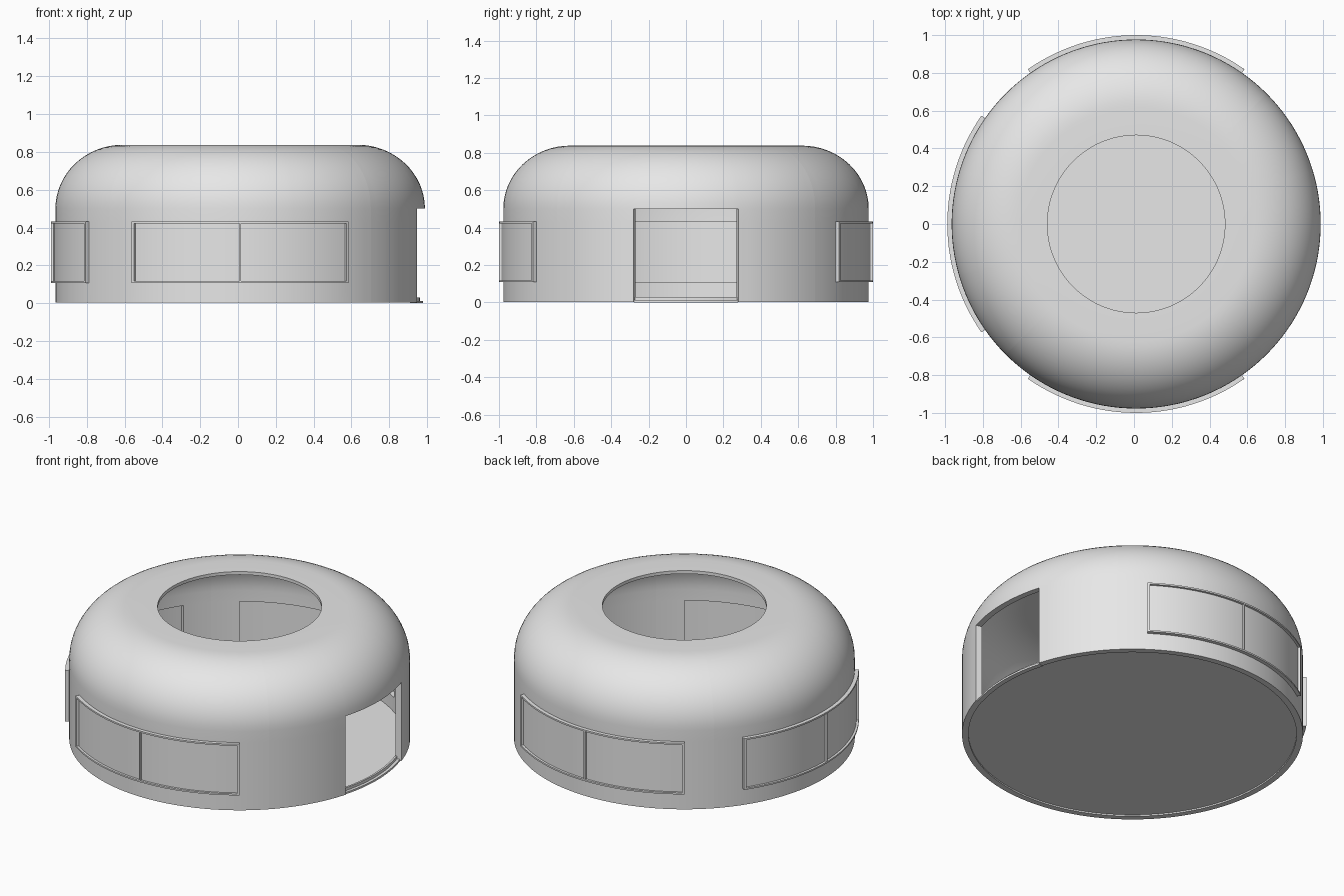
import bpy, bmesh, math
from math import sin, cos, radians, pi

if "Cube" in bpy.data.objects:
    bpy.data.objects.remove(bpy.data.objects["Cube"])

CX = 0.0115          # the wall is shifted a little because one side has no window
R, R_IN = 0.977, 0.94
H = 0.838
DOOR = math.degrees(math.asin(0.28 / R))

mat = bpy.data.materials.new("light grey")
mat.diffuse_color = (0.8, 0.8, 0.8, 1)
mat.use_nodes = True
mat.node_tree.nodes["Principled BSDF"].inputs["Base Color"].default_value = mat.diffuse_color


def finish(name, bm):
    bmesh.ops.recalc_face_normals(bm, faces=bm.faces)
    me = bpy.data.meshes.new(name)
    bm.to_mesh(me)
    bm.free()
    ob = bpy.data.objects.new(name, me)
    bpy.context.collection.objects.link(ob)
    ob.location.x = CX
    me.materials.append(mat)
    bpy.ops.object.select_all(action='DESELECT')
    ob.select_set(True)
    bpy.context.view_layer.objects.active = ob
    bpy.ops.object.shade_smooth_by_angle(angle=radians(30))
    return ob


def polar_shell(bm, angles, outer, inner, solid=lambda a, k: True, caps=True):
    """Thick shell swept round z; cells where solid() is false are left open."""
    def ring(profile):
        return [[bm.verts.new((r * cos(radians(a)), r * sin(radians(a)), z))
                 for r, z in profile] for a in angles]
    o, n = ring(outer), ring(inner)
    na, nk = len(angles) - 1, len(outer) - 1

    def full(i, k):
        return 0 <= k < nk and solid((angles[i] + angles[i + 1]) / 2, k)
    for i in range(na):
        for k in range(nk):
            if not full(i, k):
                continue
            j, m = i + 1, k + 1
            bm.faces.new((o[i][k], o[j][k], o[j][m], o[i][m]))
            bm.faces.new((n[i][m], n[j][m], n[j][k], n[i][k]))
            if not full(i, k - 1):
                bm.faces.new((o[i][k], n[i][k], n[j][k], o[j][k]))
            if not full(i, m):
                bm.faces.new((o[i][m], o[j][m], n[j][m], n[i][m]))
            if (i == 0 and caps) or (i > 0 and not full(i - 1, k)):
                bm.faces.new((o[i][k], o[i][m], n[i][m], n[i][k]))
            if (i == na - 1 and caps) or (i < na - 1 and not full(i + 1, k)):
                bm.faces.new((o[j][k], n[j][k], n[j][m], o[j][m]))


def arc_block(bm, r0, r1, z0, z1, a0, a1):
    n = max(1, round((a1 - a0) / 2.5))
    angles = [a0 + (a1 - a0) * i / n for i in range(n + 1)]
    polar_shell(bm, angles, [(r1, z0), (r1, z1)], [(r0, z0), (r0, z1)])


# Domed wall: four quarters meeting in seams, with a doorway and window openings
outer = [(R, z) for z in (0.003, 0.11, 0.43)]
inner = [(R_IN, z) for z in (0.003, 0.11, 0.43)]
N = 16
for s in range(N + 1):
    t = pi / 2 * s / N
    outer.append((0.62 + (R - 0.62) * cos(t), 0.5 + (H - 0.5) * sin(t)))
    inner.append((0.62 + (R_IN - 0.62) * cos(t), 0.5 + (H - 0.52) * sin(t)))
outer.append((0.47, H))
inner.append((0.47, H - 0.02))

bm = bmesh.new()
for q in range(4):
    def solid(a, k, q=q):
        off = abs(a - 90 * q)
        if q == 0:
            return not (off < DOOR and k < 3)
        return not (off < 35 and k == 1)
    steps = [-45 + 2.5 * i for i in range(37)]
    steps = [math.copysign(DOOR, s) if abs(s) == 17.5 else s for s in steps]
    polar_shell(bm, [90 * q + s for s in steps], outer, inner, solid, caps=False)
finish("domed_wall", bm)

# Floor disc
bm = bmesh.new()
bmesh.ops.create_cone(bm, cap_ends=True, segments=144, radius1=R_IN,
                      radius2=R_IN, depth=0.008)
bmesh.ops.translate(bm, verts=bm.verts, vec=(0, 0, 0.016))
finish("floor", bm)

# Door sill
bm = bmesh.new()
arc_block(bm, R_IN - 0.002, 0.968, 0.0, 0.012, -DOOR, DOOR)
arc_block(bm, R_IN - 0.002, 0.95, 0.012, 0.03, -DOOR, DOOR)
finish("door_sill", bm)

# Curved windows on the back, left and front
Z0, Z1, W = 0.108, 0.432, 0.01
for name, c in (("back", 90), ("left", 180), ("front", 270)):
    bm = bmesh.new()
    arc_block(bm, 0.972, 0.986, Z0, Z1, c - 35, c + 35)
    finish(name + "_window_pane", bm)
    bm = bmesh.new()
    arc_block(bm, 0.974, 1.0, Z0, Z0 + W, c - 35, c + 35)
    arc_block(bm, 0.974, 1.0, Z1 - W, Z1, c - 35, c + 35)
    for a, w in ((c - 34.6, 0.4), (c, 0.25), (c + 34.6, 0.4)):
        arc_block(bm, 0.974, 1.0, Z0 + W, Z1 - W, a - w, a + w)
    finish(name + "_window_frame", bm)
